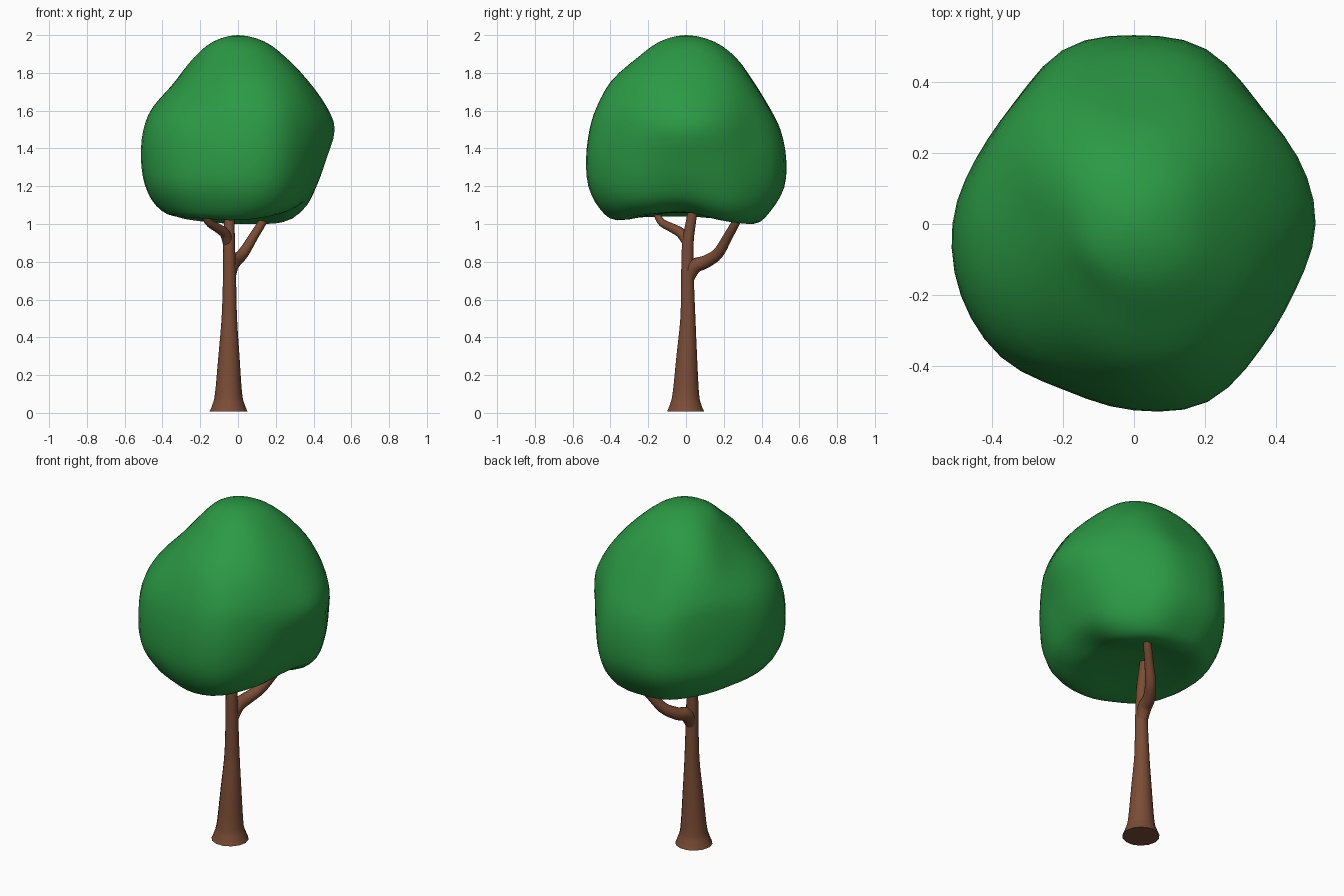
import bpy, bmesh, math
from mathutils import Vector

if "Cube" in bpy.data.objects:
    bpy.data.objects.remove(bpy.data.objects["Cube"])


def material(name, rgb):
    m = bpy.data.materials.new(name)
    m.diffuse_color = (*rgb, 1)
    m.use_nodes = True
    m.node_tree.nodes["Principled BSDF"].inputs["Base Color"].default_value = m.diffuse_color
    return m


def spline(p, t):
    """Catmull-Rom value between p[1] and p[2]."""
    a, b, c, d = p
    return 0.5 * (2 * b + (c - a) * t + (2 * a - 5 * b + 4 * c - d) * t * t
                  + (3 * b - a - 3 * c + d) * t ** 3)


def smooth_path(pts, first, last, steps):
    """Densify a list of vectors, with phantom end points."""
    q = [first] + pts + [last]
    out = [spline(q[i:i + 4], k / steps) for i in range(len(pts) - 1) for k in range(steps)]
    return out + [pts[-1]]


def finish(name, bm, mat):
    bmesh.ops.recalc_face_normals(bm, faces=bm.faces)
    me = bpy.data.meshes.new(name)
    bm.to_mesh(me)
    bm.free()
    ob = bpy.data.objects.new(name, me)
    bpy.context.collection.objects.link(ob)
    me.materials.append(mat)
    bpy.ops.object.select_all(action='DESELECT')
    ob.select_set(True)
    bpy.context.view_layer.objects.active = ob
    bpy.ops.object.shade_smooth_by_angle(angle=math.radians(50))
    return ob


def loft(bm, rings):
    for lo, hi in zip(rings, rings[1:]):
        n = len(lo)
        for i in range(n):
            bm.faces.new((lo[i], lo[(i + 1) % n], hi[(i + 1) % n], hi[i]))


def limb(name, pts, mat, sides=14, steps=4):
    """Tapered tube through (x, y, z, radius) points."""
    v = [Vector(p) for p in pts]
    path = smooth_path(v, v[0] * 2 - v[1], v[-1] * 2 - v[-2], steps)
    up = Vector((0, 0, 1))
    bm = bmesh.new()
    rings = []
    for i, p in enumerate(path):
        d = (path[min(i + 1, len(path) - 1)] - path[max(i - 1, 0)]).to_3d()
        q = up.rotation_difference(up if p.z < 0.03 else d)
        ring = []
        for k in range(sides):
            a = 2 * math.pi * k / sides
            off = q @ Vector((math.cos(a), math.sin(a), 0))
            ring.append(bm.verts.new(p.to_3d() + off * p.w))
        rings.append(ring)
    loft(bm, rings)
    bm.faces.new(rings[0])
    bm.faces.new(rings[-1])
    return finish(name, bm, mat)


bark = material("bark", (0.196, 0.073, 0.036))
leaf = material("leaf", (0.024, 0.32, 0.058))

# Trunk with flared foot, and two branches
limb("trunk", [(-.05, -.002, .008, .1), (-.05, -.002, .04, .087), (-.05, -.001, .1, .072),
               (-.048, .004, .3, .056), (-.046, .01, .5, .041), (-.045, .008, .7, .035),
               (-.047, .01, .9, .031), (-.045, .032, 1.05, .026), (-.04, .045, 1.2, .018)], bark)
limb("back_branch", [(-.045, .01, .7, .028), (-.036, .045, .775, .038), (-.017, .105, .8, .034),
                     (.027, .17, .845, .03), (.08, .22, .93, .025), (.135, .27, 1.02, .022),
                     (.17, .3, 1.1, .018)], bark)
limb("front_branch", [(-.05, .015, .89, .028), (-.07, -.025, .95, .027), (-.11, -.075, .98, .024),
                      (-.16, -.135, 1.015, .02), (-.19, -.17, 1.1, .016)], bark)

# Canopy: radii every 45 degrees (from +x towards +y) at each height
LEVELS = [
    (1.02, (.26, .34, .35, .34, .33, .38, .37, .32)),
    (1.08, (.36, .435, .44, .42, .43, .46, .46, .42)),
    (1.20, (.42, .48, .515, .475, .49, .52, .52, .475)),
    (1.35, (.47, .495, .525, .48, .512, .53, .53, .50)),
    (1.50, (.512, .485, .495, .475, .50, .51, .51, .50)),
    (1.62, (.47, .455, .435, .455, .45, .45, .47, .475)),
    (1.76, (.37, .38, .35, .385, .325, .335, .39, .40)),
    (1.88, (.255, .27, .265, .28, .225, .22, .255, .275)),
    (1.965, (.142, .15, .15, .15, .132, .135, .14, .15)),
]
LIFT = (.05, -.01, -.02, 0, .02, .015, 0, .035)   # raised underside at front right
# Lobes between those directions: outline scale every 22.5 degrees
OUTLINE = (1, 1, .99, 1.035, 1.01, 1.05, 1, .98, 1, 1.01, 1, .95, .99, 1.05, 1, .97)
SIDES, STEPS = 48, 3


def around(vals, turn):
    n = len(vals)
    u = turn * n
    i = int(u)
    return spline([vals[(i + k) % n] for k in (-1, 0, 1, 2)], u - i)


bm = bmesh.new()
columns = []
for s in range(SIDES):
    turn = s / SIDES
    lift = around(LIFT, turn)
    prof = [Vector((0, 1.06)), Vector((.17, 1.05 + lift * .2))]
    for z, radii in LEVELS:
        fade = max(0, 1 - (z - 1.02) / .25)
        lobes = min(1, max(0, (1.9 - z) / .35))
        r = around(radii, turn) * (1 + lobes * (around(OUTLINE, turn) - 1))
        prof.append(Vector((r, z + lift * fade)))
    prof.append(Vector((0, 2.0)))
    flip = Vector((-1, 1))
    columns.append(smooth_path(prof, prof[1] * flip, prof[-2] * flip, STEPS))
rings = []
for j in range(1, len(columns[0]) - 1):
    ring = []
    for s, col in enumerate(columns):
        a = 2 * math.pi * s / SIDES
        ring.append(bm.verts.new((col[j].x * math.cos(a), col[j].x * math.sin(a), col[j].y)))
    rings.append(ring)
loft(bm, rings)
for ring, z in ((rings[0], 1.06), (rings[-1], 2.0)):
    pole = bm.verts.new((0, 0, z))
    for i in range(SIDES):
        bm.faces.new((ring[i], ring[(i + 1) % SIDES], pole))
finish("canopy", bm, leaf)
